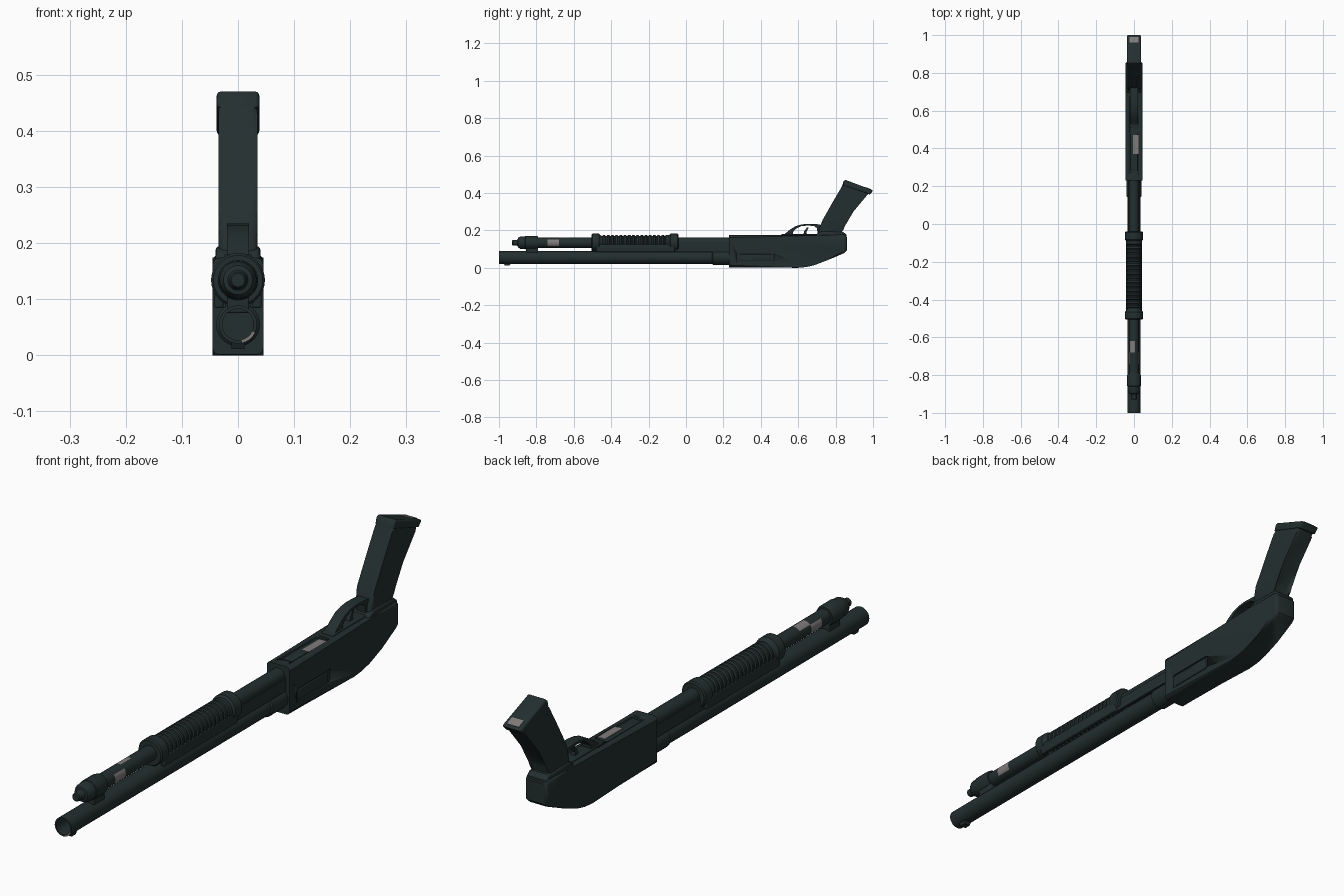
import bpy, bmesh, math
from mathutils import Vector

if "Cube" in bpy.data.objects:
    bpy.data.objects.remove(bpy.data.objects["Cube"])


def material(name, col):
    m = bpy.data.materials.new(name)
    m.diffuse_color = (*col, 1)
    m.use_nodes = True
    m.node_tree.nodes["Principled BSDF"].inputs["Base Color"].default_value = m.diffuse_color
    return m


DARK = material("dark gunmetal", (0.017, 0.028, 0.028))
GREY = material("worn grey", (0.22, 0.20, 0.20))


def finish(bm, name, mats=(DARK,), rule=None):
    bmesh.ops.recalc_face_normals(bm, faces=bm.faces[:])
    bm.normal_update()
    for f in bm.faces:
        f.smooth = True
        if rule and rule(f.calc_center_median()):
            f.material_index = 1
    for e in bm.edges:
        e.smooth = e.calc_face_angle(0) < 0.6
    me = bpy.data.meshes.new(name)
    bm.to_mesh(me)
    bm.free()
    for m in mats:
        me.materials.append(m)
    ob = bpy.data.objects.new(name, me)
    bpy.context.collection.objects.link(ob)
    return ob


def lathe(name, profile, z, n=28, mats=(DARK,), rule=None):
    """Spin (y, radius) points around an axis along y at height z."""
    bm = bmesh.new()
    rings = []
    for y, r in profile:
        if r == 0:
            rings.append([bm.verts.new((0, y, z))] * n)
        else:
            rings.append([bm.verts.new((r * math.cos(2 * math.pi * i / n), y,
                                        z + r * math.sin(2 * math.pi * i / n))) for i in range(n)])
    for a, b in zip(rings, rings[1:]):
        for i in range(n):
            j = (i + 1) % n
            vs = list(dict.fromkeys((a[i], a[j], b[j], b[i])))
            bm.faces.new(vs)
    return finish(bm, name, mats, rule)


def prism(name, pts, half, x=0.0, bevel=0.0, seg=3, keep_y=None, mat=DARK):
    """Extrude a (y, z) outline across x; round the two side rims."""
    bm = bmesh.new()
    sides = [[bm.verts.new((x + s * half, y, z)) for y, z in pts] for s in (-1, 1)]
    for s in sides:
        bm.faces.new(s)
    n = len(pts)
    for i in range(n):
        j = (i + 1) % n
        bm.faces.new((sides[0][i], sides[0][j], sides[1][j], sides[1][i]))
    if bevel:
        rim = [e for e in bm.edges if abs(e.verts[0].co.x - e.verts[1].co.x) < 1e-6
               and not (keep_y is not None and all(abs(v.co.y - keep_y) < 1e-4 for v in e.verts))]
        bmesh.ops.bevel(bm, geom=rim, offset=bevel, segments=seg, profile=0.5,
                        affect='EDGES', clamp_overlap=True)
    return finish(bm, name, (mat,))


def box(name, x0, x1, y0, y1, z0, z1, bevel=0.0, mat=DARK, axis=None):
    bm = bmesh.new()
    bmesh.ops.create_cube(bm, size=1)
    for v in bm.verts:
        v.co = Vector(((x0, x1)[v.co.x > 0], (y0, y1)[v.co.y > 0], (z0, z1)[v.co.z > 0]))
    if bevel:
        es = [e for e in bm.edges if axis is None
              or abs((e.verts[0].co - e.verts[1].co).normalized()[axis]) > 0.9]
        bmesh.ops.bevel(bm, geom=es, offset=bevel, segments=3, profile=0.5, affect='EDGES')
    return finish(bm, name, (mat,))


BZ, MZ = 0.055, 0.134      # barrel and magazine axis heights

# Hollow barrel with a chipped muzzle rim, breech collar and sight
lathe("barrel", [(0.25, 0.034), (-1, 0.034), (-1, 0.028), (-0.75, 0.028), (-0.75, 0)], BZ,
      mats=(DARK, GREY),
      rule=lambda c: c.y < -0.995 and c.x > 0.01 and c.z < 0.042)
lathe("barrel_collar", [(0.14, 0.034), (0.145, 0.039), (0.24, 0.039)], BZ)
prism("front_sight", [(-0.975, 0.024), (-0.968, 0.011), (-0.945, 0.011), (-0.935, 0.024)], 0.012)

# Magazine tube with worn patches on both sides and on top
lathe("magazine_tube", [(-0.87, 0.027), (-0.74, 0.027), (-0.68, 0.027), (-0.62, 0.027), (0.25, 0.027)],
      MZ, mats=(DARK, GREY),
      rule=lambda c: (-0.74 < c.y < -0.68 and abs(c.x) > 0.02)
      or (-0.68 < c.y < -0.62 and c.z > MZ and -0.02 < c.x < 0.004))
lathe("magazine_cap", [(-0.93, 0), (-0.93, 0.012), (-0.926, 0.015), (-0.905, 0.015), (-0.90, 0.018),
                       (-0.898, 0.026), (-0.885, 0.033), (-0.86, 0.034), (-0.858, 0.036),
                       (-0.80, 0.036), (-0.79, 0.033), (-0.79, 0.02)], MZ)
box("barrel_bracket", -0.02, 0.02, -0.855, -0.79, 0.075, 0.115, 0.004)

# Ribbed pump with two collars
prof = [(-0.505, 0.025), (-0.505, 0.044), (-0.50, 0.048), (-0.465, 0.048), (-0.458, 0.041)]
ribs = 16
for k in range(ribs):
    y = -0.452 + k * 0.0224
    prof += [(y, 0.037), (y + 0.006, 0.037), (y + 0.009, 0.042), (y + 0.018, 0.042)]
prof += [(-0.09, 0.041), (-0.083, 0.048), (-0.045, 0.048), (-0.04, 0.044), (-0.04, 0.025)]
lathe("pump_grip", prof, MZ, n=32)
for s, side in ((-1, "left"), (1, "right")):
    a, b = sorted((s * 0.026, s * 0.042))
    box("pump_rail_" + side, a, b, -0.48, -0.06, 0.084, 0.125, 0.004)
    a, b = sorted((s * 0.022, s * 0.031))
    box("action_bar_" + side, a, b, -0.08, 0.25, 0.085, 0.13)

# Receiver with ejection and loading ports cut in
receiver = prism("receiver", [(0.23, 0.001), (0.60, 0), (0.645, 0.004), (0.69, 0.015), (0.76, 0.042),
                              (0.845, 0.078), (0.86, 0.092), (0.86, 0.165), (0.848, 0.18),
                              (0.72, 0.174), (0.23, 0.174)],
                 0.0455, bevel=0.013, keep_y=0.23)
cutters = [box("ejection_cutter", 0.039, 0.08, 0.27, 0.47, 0.028, 0.08, 0.012, axis=0),
           box("loading_cutter", -0.026, 0.026, 0.27, 0.49, 0.167, 0.20, 0.008, axis=2)]
for c in cutters:
    mod = receiver.modifiers.new(c.name, 'BOOLEAN')
    mod.object = c
    mod.operation = 'DIFFERENCE'
    mod.solver = 'EXACT'
    c.hide_render = True
    c.hide_viewport = True
box("bolt", 0.03, 0.042, 0.285, 0.455, 0.036, 0.073, 0.003)
box("shell_lifter", -0.02, 0.02, 0.28, 0.48, 0.16, 0.170, 0.002)
box("lifter_wear", -0.004, 0.025, 0.37, 0.47, 0.166, 0.172, mat=GREY)

# Trigger group
box("trigger_plate", -0.024, 0.024, 0.51, 0.74, 0.165, 0.180, 0.003)
prism("trigger_guard", [(0.515, 0.17), (0.555, 0.203), (0.585, 0.222), (0.615, 0.231), (0.65, 0.235),
                        (0.70, 0.233), (0.74, 0.226), (0.74, 0.17), (0.705, 0.17), (0.70, 0.212),
                        (0.685, 0.223), (0.65, 0.226), (0.615, 0.222), (0.59, 0.21), (0.573, 0.192),
                        (0.57, 0.17)], 0.02)
prism("trigger", [(0.625, 0.17), (0.648, 0.17), (0.644, 0.192), (0.655, 0.214), (0.647, 0.216),
                  (0.632, 0.195)], 0.008)

# Pistol grip and end cap
prism("grip_base", [(0.69, 0.165), (0.70, 0.183), (0.725, 0.195), (0.84, 0.192), (0.857, 0.178),
                    (0.857, 0.165)], 0.04, bevel=0.008)
prism("grip", [(0.705, 0.165), (0.712, 0.21), (0.73, 0.255), (0.785, 0.352), (0.832, 0.432),
               (0.842, 0.458), (0.985, 0.405), (0.965, 0.384), (0.895, 0.30), (0.84, 0.232),
               (0.83, 0.21), (0.83, 0.165)], 0.035, bevel=0.013)
prism("grip_cap", [(0.836, 0.442), (0.842, 0.462), (0.852, 0.47), (0.99, 0.418), (1.0, 0.411),
                   (0.982, 0.392)], 0.038, bevel=0.007)
prism("cap_wear", [(0.96, 0.4295), (0.961, 0.4315), (0.991, 0.4195), (0.99, 0.417)], 0.024, mat=GREY)
